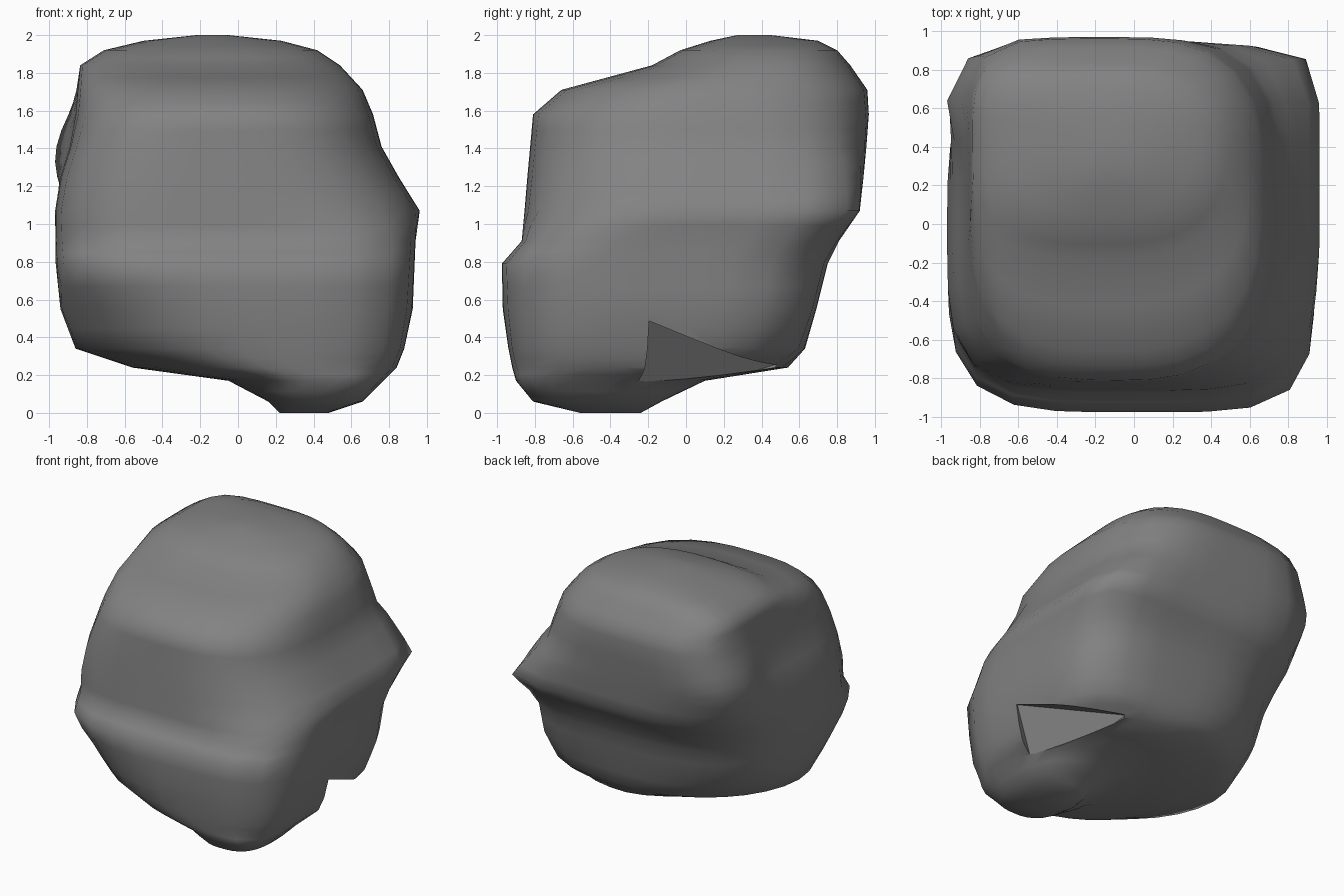
import bpy, bmesh
from math import cos, sin, tau, exp
from mathutils import Vector

if "Cube" in bpy.data.objects:
    bpy.data.objects.remove(bpy.data.objects["Cube"])

# Horizontal slices of the boulder: z, x range, y range
SLICES = [
    (0.00, 0.22, 0.48, -0.56, -0.24),
    (0.06, 0.16, 0.66, -0.81, -0.13),
    (0.17, -0.05, 0.77, -0.90, 0.10),
    (0.24, -0.56, 0.84, -0.92, 0.54),
    (0.34, -0.86, 0.88, -0.94, 0.63),
    (0.55, -0.94, 0.925, -0.97, 0.69),
    (0.79, -0.965, 0.935, -0.975, 0.75),
    (0.91, -0.967, 0.94, -0.87, 0.81),
    (1.07, -0.968, 0.962, -0.855, 0.92),
    (1.25, -0.94, 0.85, -0.84, 0.94),
    (1.41, -0.89, 0.76, -0.825, 0.955),
    (1.58, -0.86, 0.715, -0.81, 0.968),
    (1.71, -0.85, 0.66, -0.66, 0.96),
    (1.84, -0.835, 0.54, -0.18, 0.87),
    (1.92, -0.71, 0.42, -0.03, 0.80),
    (1.97, -0.50, 0.23, 0.13, 0.70),
    (2.00, -0.22, -0.05, 0.27, 0.45),
]
# Corner squareness per slice: back right, back left, front left, front right
CORNERS = [
    (2, 2, 2, 2), (2.2, 2.5, 2.5, 3), (1.8, 2, 2, 4), (2.4, 1.6, 1.9, 4.5),
    (4, 1.9, 1.9, 5), (5, 2.3, 2.4, 4.5), (5, 2.5, 4, 4.8), (6, 2.7, 4.3, 5),
    (9, 3.2, 4.5, 3), (6, 4.3, 4.2, 2.8), (3.8, 6, 4, 2.8), (3.2, 6, 3.2, 2.7),
    (3, 5.5, 3, 2.6), (2.7, 5, 3.3, 2.5), (2.5, 4.5, 3, 2.4),
    (2.2, 3.5, 2.5, 2.2), (2, 2, 2, 2),
]
SIDES = 32


def ring(bm, sl, corners):
    """Rounded-box slice with its own squareness at each corner."""
    z, x0, x1, y0, y1 = sl
    cx, cy, hx, hy = (x0 + x1) / 2, (y0 + y1) / 2, (x1 - x0) / 2, (y1 - y0) / 2
    verts = []
    for i in range(SIDES):
        c, s = cos(tau * i / SIDES), sin(tau * i / SIDES)
        n = corners[i * 4 // SIDES]
        r = (abs(c) ** n + abs(s) ** n) ** (-1 / n)
        verts.append(bm.verts.new((cx + hx * r * c, cy + hy * r * s, z)))
    return verts


def halfway(a, b):
    return tuple((p + q) / 2 for p, q in zip(a, b))


def densify(rows):
    out = [rows[0]]
    for a, b in zip(rows, rows[1:]):
        out += [halfway(a, b), b]
    return out


def finish(name, bm, smooth):
    bmesh.ops.recalc_face_normals(bm, faces=bm.faces[:])
    for f in bm.faces:
        f.smooth = smooth
    mesh = bpy.data.meshes.new(name)
    bm.to_mesh(mesh)
    bm.free()
    mesh.materials.append(stone)
    obj = bpy.data.objects.new(name, mesh)
    bpy.context.collection.objects.link(obj)
    return obj


# Dark stone
stone = bpy.data.materials.new("stone")
stone.diffuse_color = (0.225, 0.225, 0.225, 1)
stone.use_nodes = True
stone.node_tree.nodes["Principled BSDF"].inputs["Base Color"].default_value = stone.diffuse_color

# Boulder skin lofted through the slices
bm = bmesh.new()
rings = [ring(bm, s, c) for s, c in zip(densify(SLICES), densify(CORNERS))]
for a, b in zip(rings, rings[1:]):
    for i in range(SIDES):
        j = (i + 1) % SIDES
        bm.faces.new((a[i], a[j], b[j], b[i]))
bm.faces.new(rings[0][::-1])
bm.faces.new(rings[-1])

# Knob on the back left shoulder
knob = Vector((-0.87, 0.72, 1.40))
for v in bm.verts:
    v.co.x -= 0.09 * exp(-((v.co - knob).length / 0.24) ** 2)
boulder = finish("boulder", bm, True)

# Chipped notch low on the right side
bm = bmesh.new()
out = Vector((0.6, 0.24, -0.18))
top, back, foot = Vector((0.90, -0.20, 0.49)), Vector((0.48, 0.48, 0.26)), Vector((0.66, -0.28, 0.0))
for p in (top, back, foot):
    bm.verts.new(p)
    bm.verts.new(p + out)
bm.verts.new((0.60, 0.30, -0.2))
bmesh.ops.convex_hull(bm, input=bm.verts[:])
notch = finish("notch_cutter", bm, False)
notch.hide_render = True
notch.display_type = 'WIRE'
cut = boulder.modifiers.new("notch", 'BOOLEAN')
cut.operation = 'DIFFERENCE'
cut.solver = 'EXACT'
cut.object = notch
